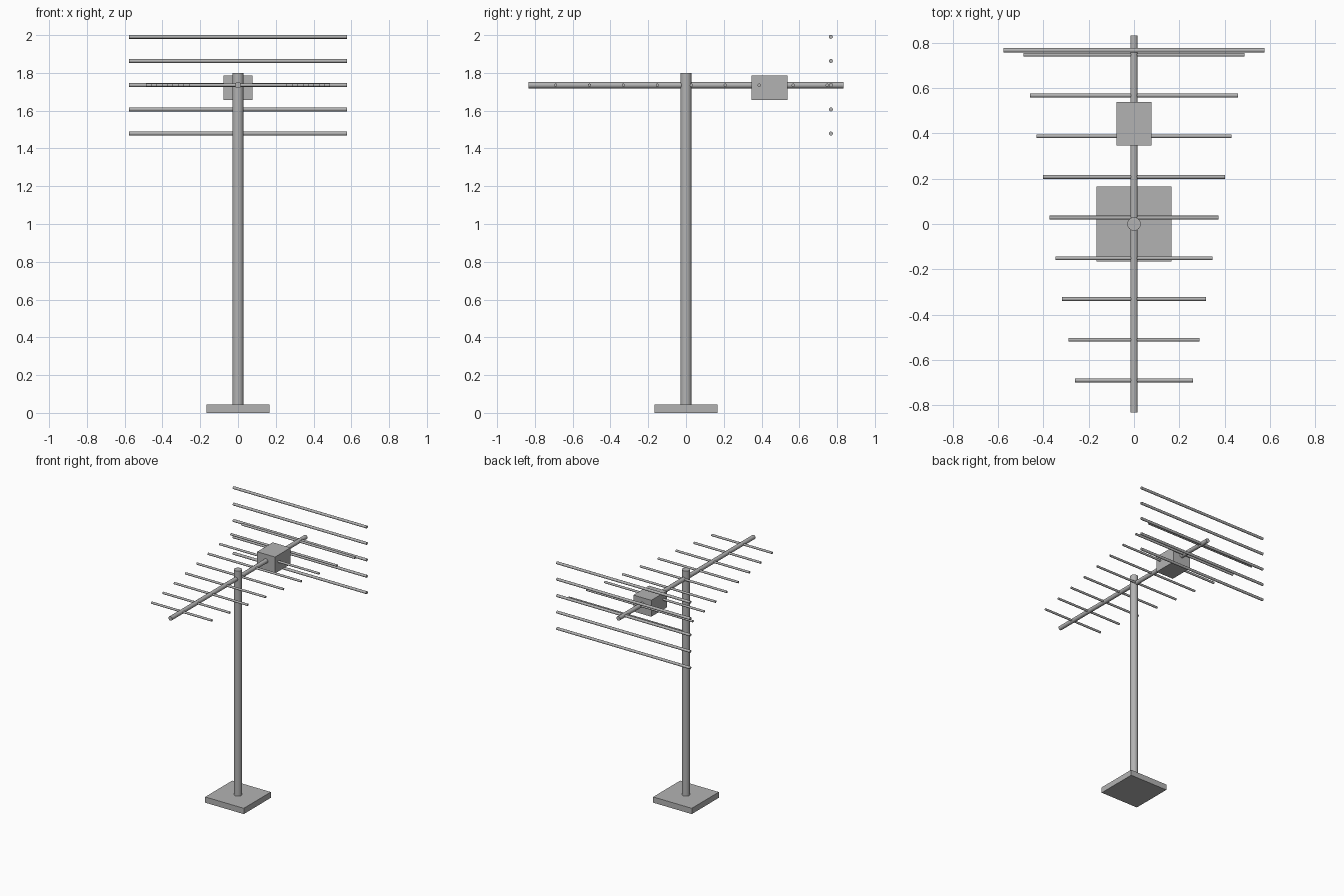
import bpy, math

if "Cube" in bpy.data.objects:
    bpy.data.objects.remove(bpy.data.objects["Cube"])

grey = bpy.data.materials.new("metal_grey")
grey.diffuse_color = (0.45, 0.45, 0.45, 1)
grey.use_nodes = True
grey.node_tree.nodes["Principled BSDF"].inputs["Base Color"].default_value = grey.diffuse_color


def finish(name):
    ob = bpy.context.object
    ob.name = name
    ob.data.materials.append(grey)
    return ob


def box(name, center, size):
    bpy.ops.mesh.primitive_cube_add(size=1, location=center)
    bpy.context.object.scale = size
    bpy.ops.object.transform_apply(location=False, rotation=False, scale=True)
    return finish(name)


def rod(name, center, radius, length, rotation=(0, 0, 0), sides=16):
    bpy.ops.mesh.primitive_cylinder_add(vertices=sides, radius=radius, depth=length,
                                        location=center, rotation=rotation)
    bpy.ops.object.shade_smooth_by_angle(angle=math.radians(35))
    return finish(name)


ALONG_X = (0, math.pi / 2, 0)
ALONG_Y = (math.pi / 2, 0, 0)
BOOM_Z = 1.735

# Base plate and mast
box("base_plate", (0, 0, 0.0225), (0.333, 0.333, 0.045))
rod("mast", (0, 0, 0.92), 0.03, 1.76)

# Boom and junction box
rod("boom", (0, 0, BOOM_Z), 0.0165, 1.666, ALONG_Y)
box("junction_box", (0, 0.442, 1.721), (0.154, 0.192, 0.128))

# Rear reflector rods, stacked vertically
for i in range(5):
    rod(f"reflector_rod_{i + 1}", (0, 0.767, BOOM_Z + (i - 2) * 0.128),
        0.0105, 1.152, ALONG_X)

# Cross elements, shortening towards the front
for i in range(9):
    rod(f"director_rod_{i + 1}", (0, 0.747 - i * 0.1797, BOOM_Z),
        0.0085, 2 * (0.487 - i * 0.0283), ALONG_X)
